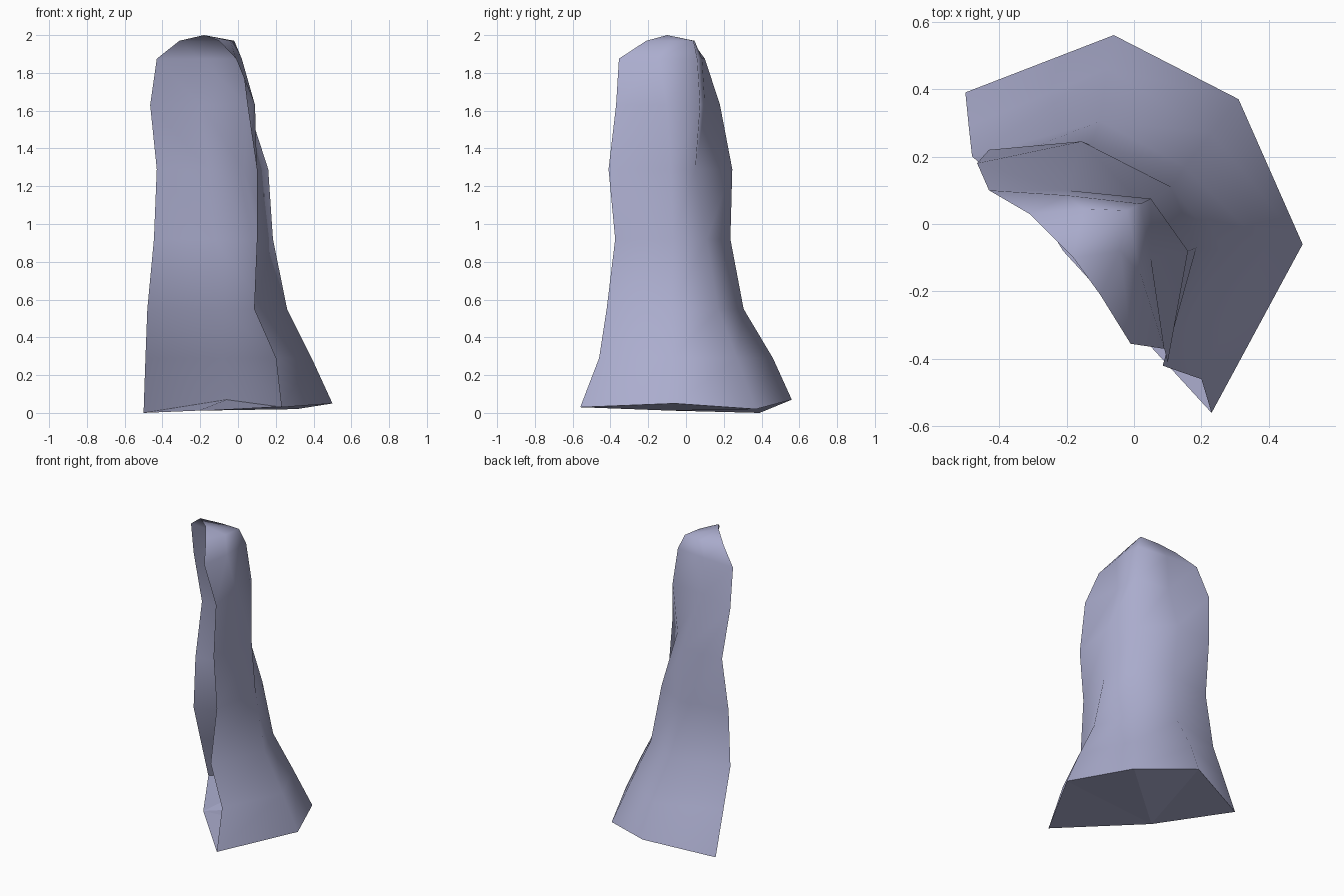
import bpy

if "Cube" in bpy.data.objects:
    bpy.data.objects.remove(bpy.data.objects["Cube"])

# single flat colour
cloth = bpy.data.materials.new("lavender_cloth")
cloth.diffuse_color = (0.41, 0.42, 0.62, 1)
cloth.use_nodes = True
cloth.node_tree.nodes["Principled BSDF"].inputs["Base Color"].default_value = cloth.diffuse_color


def make_part(name, verts, faces, smooth):
    mesh = bpy.data.meshes.new(name)
    mesh.from_pydata(verts, [], faces)
    mesh.materials.append(cloth)
    for p in mesh.polygons:
        p.use_smooth = smooth
    mesh.update()
    ob = bpy.data.objects.new(name, mesh)
    bpy.context.collection.objects.link(ob)
    return ob


# cloak cross-sections: height, then right edge, right back, back, left back, left edge
rows = [
    (0.03, (.23, -.56), (.50, -.06), (.31, .37), (-.06, .56), (-.50, .39)),
    (0.29, (.20, -.46), (.39, -.07), (.23, .27), (-.08, .46), (-.49, .29)),
    (0.55, (.085, -.42), (.26, -.08), (.15, .17), (-.10, .305), (-.48, .20)),
    (0.92, (.10, -.375), (.185, -.07), (.11, .11), (-.13, .235), (-.445, .17)),
    (1.29, (.10, -.41), (.16, -.08), (.03, .05), (-.155, .245), (-.43, .22)),
    (1.63, (.09, -.37), (.05, -.10), (.05, .075), (-.20, .10), (-.465, .18)),
    (1.875, (-.01, -.355), (.02, -.15), (.02, .06), (-.20, .085), (-.43, .10)),
    (1.97, (-.10, -.21), (-.04, -.08), (-.02, .04), (-.15, .045), (-.31, .03)),
]
hem_heights = (.03, .05, .02, .07, .0)   # uneven bottom hem
verts = []
for r, (z, *pts) in enumerate(rows):
    for c, (x, y) in enumerate(pts):
        verts.append((x, y, hem_heights[c] if r == 0 else z))

# open sheet wrapped round the back, with the front left open
faces = [(r * 5 + c, r * 5 + c + 1, r * 5 + c + 6, r * 5 + c + 5)
         for r in range(len(rows) - 1) for c in range(4)]

# hood crown closes onto the peak of the front opening
peak = len(verts)
verts.append((-.18, -.10, 2.0))
top = (len(rows) - 1) * 5
faces += [(top + c, top + c + 1, peak) for c in range(4)]
make_part("hooded_cloak", verts, faces, True)

# floor joining the hem, with a front middle point
floor = verts[:5] + [(-.21, -.08, .012)]
make_part("floor", floor, [(5, i + 1, i) for i in range(4)], False)
